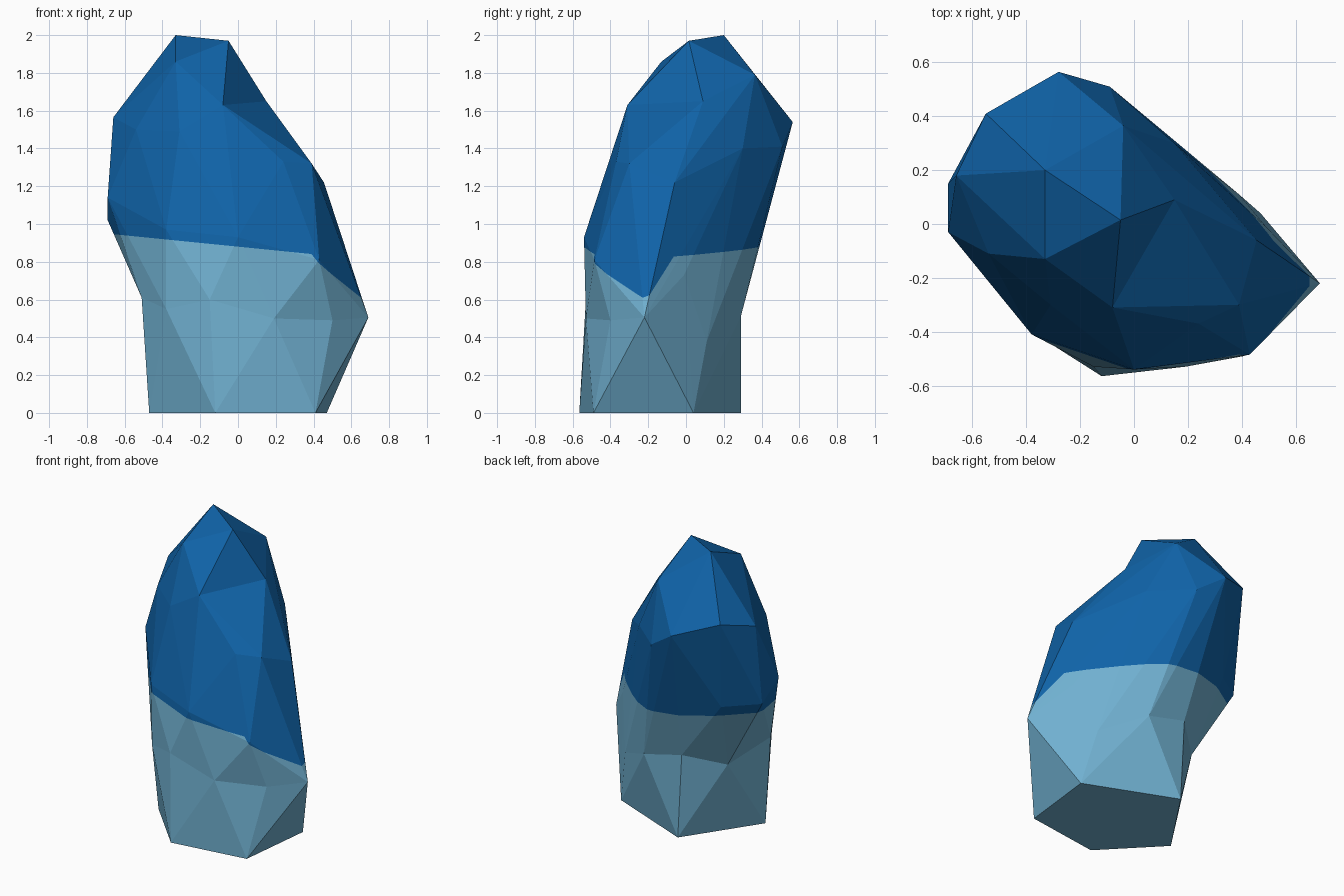
import bpy, bmesh
from mathutils import Vector

if "Cube" in bpy.data.objects:
    bpy.data.objects.remove(bpy.data.objects["Cube"])

# Key corners of the rock, from foot to tip
FOOT = [(-.12, -.565, 0), (.41, -.49, 0), (.47, .04, 0), (-.14, .29, 0), (-.47, -.2, 0)]
WAIST = [(.69, -.22, .505), (.5, -.4, .49), (.19, -.53, .5), (-.15, -.53, .6),
         (-.38, -.4, .55), (-.51, -.2, .61), (-.39, .1, .5), (-.17, .29, .58),
         (.12, .29, .51), (.39, .11, .38), (.49, -.01, .73)]
BODY = [(0, -.54, .93), (.43, -.485, .81), (-.38, -.41, .97), (-.69, .15, 1.02),
        (-.69, -.03, 1.14), (-.48, .3, 1.0), (-.09, .37, .88), (.24, -.37, 1.33),
        (.39, -.3, 1.32), (.455, -.06, 1.22), (.15, .3, 1.4)]
SHOULDER = [(-.09, .51, 1.41), (-.31, -.3, 1.49), (-.54, -.11, 1.5), (-.28, .565, 1.54),
            (-.66, .18, 1.565), (-.55, .41, 1.63), (-.08, -.31, 1.63), (.15, .09, 1.65),
            (-.04, .365, 1.79)]
TIP = [(-.33, -.13, 1.86), (-.05, .015, 1.97), (-.33, .2, 2.0)]


def material(name, color):
    m = bpy.data.materials.new(name)
    m.diffuse_color = (*color, 1)
    m.use_nodes = True
    m.node_tree.nodes["Principled BSDF"].inputs["Base Color"].default_value = m.diffuse_color
    return m


def hull(name, points):
    """Faceted convex block wrapped around the given corners."""
    bm = bmesh.new()
    for p in points:
        bm.verts.new(p)
    res = bmesh.ops.convex_hull(bm, input=bm.verts[:])
    loose = [v for v in bm.verts if not v.link_faces]
    bmesh.ops.delete(bm, geom=loose, context='VERTS')
    bmesh.ops.recalc_face_normals(bm, faces=bm.faces[:])
    me = bpy.data.meshes.new(name)
    bm.to_mesh(me)
    bm.free()
    ob = bpy.data.objects.new(name, me)
    bpy.context.collection.objects.link(ob)
    return ob


# Three overlapping blocks fused into one rock
rock = hull("rock", WAIST + BODY + SHOULDER)
blocks = [hull("rock_foot", FOOT + WAIST), hull("rock_crown", SHOULDER + TIP)]
bpy.context.view_layer.objects.active = rock
for b in blocks:
    mod = rock.modifiers.new("fuse", 'BOOLEAN')
    mod.operation = 'UNION'
    mod.solver = 'EXACT'
    mod.object = b
    bpy.ops.object.modifier_apply(modifier=mod.name)
for b in blocks:
    bpy.data.objects.remove(b)

# Colours: pale lower stone, deep blue upper stone
rock.data.materials.clear()
rock.data.materials.append(material("pale_blue", (.162, .434, .631)))
rock.data.materials.append(material("deep_blue", (.005, .125, .392)))

# The colour line is the lower of two sloping planes
planes = [(Vector((0, 0, .88)), Vector((.1, 0, 1))),
          (Vector((0, 0, 1.485)), Vector((1.22, -.35, 1)))]
bm = bmesh.new()
bm.from_mesh(rock.data)
for co, no in planes:
    bmesh.ops.bisect_plane(bm, geom=bm.verts[:] + bm.edges[:] + bm.faces[:],
                           plane_co=co, plane_no=no.normalized(), dist=1e-5)
for f in bm.faces:
    c = f.calc_center_median()
    f.material_index = int(any((c - co).dot(no) > 0 for co, no in planes))
    f.smooth = False
bm.to_mesh(rock.data)
bm.free()
